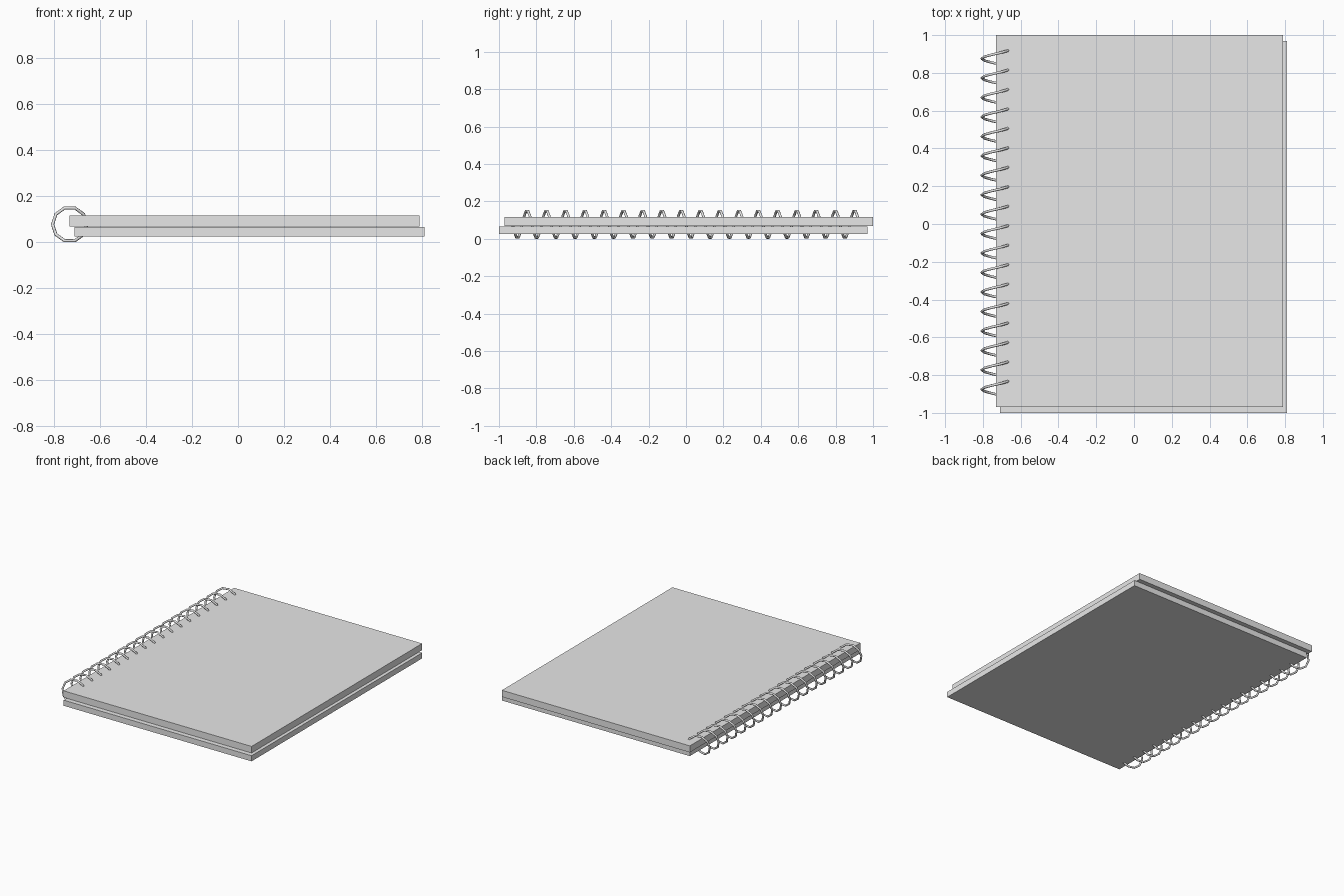
import bpy
import math

if "Cube" in bpy.data.objects:
    bpy.data.objects.remove(bpy.data.objects["Cube"])

paper = bpy.data.materials.new("light grey")
paper.diffuse_color = (0.8, 0.8, 0.8, 1)
paper.use_nodes = True
paper.node_tree.nodes["Principled BSDF"].inputs["Base Color"].default_value = paper.diffuse_color


def box(name, lo, hi):
    """Axis-aligned box between two corners."""
    bpy.ops.mesh.primitive_cube_add(size=1, location=[(a + b) / 2 for a, b in zip(lo, hi)])
    ob = bpy.context.object
    ob.name = name
    ob.scale = [b - a for a, b in zip(lo, hi)]
    bpy.ops.object.transform_apply(location=False, rotation=False, scale=True)
    ob.data.materials.append(paper)
    return ob


# Two page blocks, slightly shifted against each other
box("lower_pages", (-0.71, -1.0, 0.025), (0.81, 0.97, 0.066))
box("upper_pages", (-0.731, -0.97, 0.069), (0.789, 1.0, 0.117))

# Spiral binding: one continuous ten-sided coil running along the left edge
TURNS, SEGS = 18, 10
CX, CZ, RADIUS, WIRE, HALF = -0.731, 0.078, 0.0745, 0.007, 0.927
curve = bpy.data.curves.new("spiral_wire", "CURVE")
curve.dimensions = "3D"
curve.bevel_depth = WIRE
curve.bevel_resolution = 2
curve.use_fill_caps = True
count = TURNS * SEGS
spline = curve.splines.new("POLY")
spline.points.add(count)
for i, p in enumerate(spline.points):
    a = 2 * math.pi * i / SEGS
    y = HALF - 2 * HALF * i / count
    p.co = (CX + RADIUS * math.cos(a), y, CZ + RADIUS * math.sin(a), 1)
wire = bpy.data.objects.new("spiral_wire", curve)
bpy.context.collection.objects.link(wire)
curve.materials.append(paper)

# Turn the coil into a mesh
bpy.ops.object.select_all(action="DESELECT")
wire.select_set(True)
bpy.context.view_layer.objects.active = wire
bpy.ops.object.convert(target="MESH")
bpy.ops.object.shade_smooth_by_angle(angle=math.radians(50))
